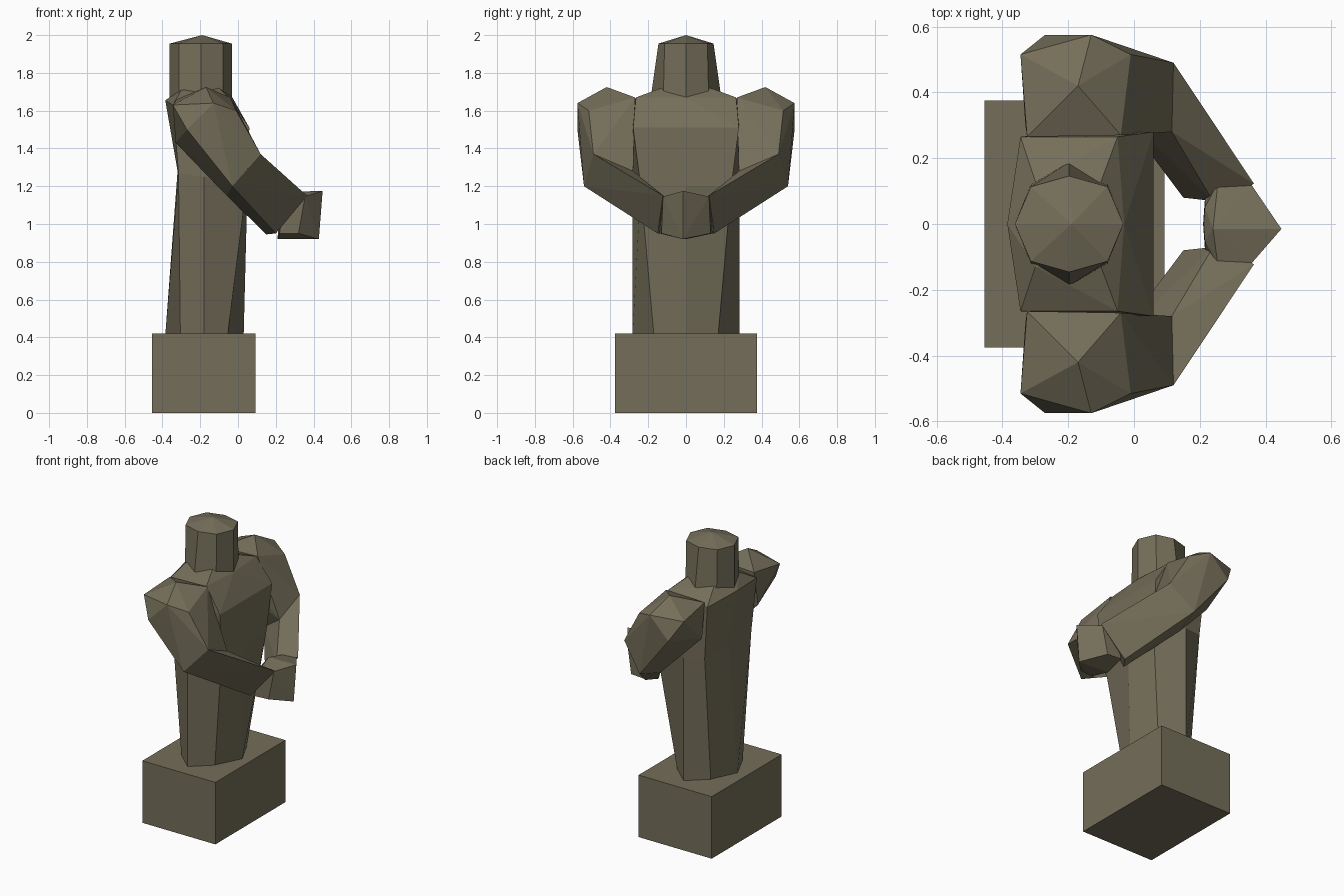
import bpy, bmesh, math

if "Cube" in bpy.data.objects:
    bpy.data.objects.remove(bpy.data.objects["Cube"])

mat = bpy.data.materials.new("olive stone")
mat.diffuse_color = (0.175, 0.155, 0.1, 1)
mat.use_nodes = True
mat.node_tree.nodes["Principled BSDF"].inputs["Base Color"].default_value = mat.diffuse_color


def finish(name, bm):
    bmesh.ops.recalc_face_normals(bm, faces=bm.faces)
    me = bpy.data.meshes.new(name)
    bm.to_mesh(me)
    bm.free()
    me.materials.append(mat)
    ob = bpy.data.objects.new(name, me)
    bpy.context.collection.objects.link(ob)
    return ob


def hull(name, pts, side=1):
    """Faceted block: convex hull of a few corner points, side=-1 mirrors in y."""
    bm = bmesh.new()
    for x, y, z in pts:
        bm.verts.new((x, y * side, z))
    res = bmesh.ops.convex_hull(bm, input=bm.verts)
    junk = [g for g in set(res["geom_interior"] + res["geom_unused"])
            if isinstance(g, bmesh.types.BMVert)]
    bmesh.ops.delete(bm, geom=junk, context='VERTS')
    return finish(name, bm)


def both(pts):
    return pts + [(x, -y, z) for x, y, z in pts]


def ring(pts):
    """Close a half outline, front centre to back centre, by mirroring in y."""
    return pts + [(x, -y, z) for x, y, z in pts[-2:0:-1]]


def loft(name, rings, cap_point=None):
    """Skin closed rings of equal length; the top may end in a point."""
    bm = bmesh.new()
    rs = [[bm.verts.new(p) for p in r] for r in rings]
    n = len(rs[0])
    for a, b in zip(rs, rs[1:]):
        for i in range(n):
            j = (i + 1) % n
            bm.faces.new((a[i], a[j], b[j], b[i]))
    bm.faces.new(rs[0])
    if cap_point:
        c = bm.verts.new(cap_point)
        for i in range(n):
            bm.faces.new((rs[-1][i], rs[-1][(i + 1) % n], c))
    else:
        bm.faces.new(rs[-1])
    return finish(name, bm)


# Pedestal block
hull("pedestal", both([(x, 0.375, z) for x in (-0.455, 0.093) for z in (0, 0.42)]))

# Torso: octagonal foot growing into a squared chest
foot = [(0.03, 0, 0.41), (-0.055, 0.17, 0.41), (-0.18, 0.283, 0.41),
        (-0.305, 0.17, 0.41), (-0.385, 0, 0.41)]
waist = [(0.05, 0, 1.2), (0.045, 0.24, 1.2), (-0.18, 0.283, 1.25),
         (-0.315, 0.25, 1.27), (-0.32, 0, 1.28)]
chest = [(0.06, 0, 1.51), (0.06, 0.28, 1.51), (-0.14, 0.28, 1.58),
         (-0.345, 0.265, 1.63), (-0.385, 0, 1.655)]
loft("torso", [ring(foot), ring(waist), ring(chest)])

# Sloped shoulder yoke on top of the chest
hull("shoulder_yoke", both(chest + [
    (-0.05, 0.265, 1.67), (-0.1, 0.13, 1.72), (-0.03, 0, 1.67), (-0.3, 0.13, 1.71)]))

# Head and neck: octagon flaring sideways at the neck, with a low pointed crown


def octagon(rx, ry, side, z):
    d = math.sqrt(0.5)
    return ring([(-0.197 + rx, 0, z), (-0.197 + rx * d, ry * d, z), (-0.197, side, z),
                 (-0.197 - rx * d, ry * d, z), (-0.197 - rx, 0, z)])


loft("head", [octagon(0.165, 0.17, 0.188, 1.66), octagon(0.165, 0.16, 0.146, 1.955)],
     (-0.19, 0, 2.0))

# Arms: faceted shoulder and upper arm, forearm reaching to the middle
elbow = [(0.12, 0.49, 1.37), (0.115, 0.28, 1.28), (-0.03, 0.54, 1.2), (-0.06, 0.36, 1.15)]
shoulder = [
    (-0.17, 0.42, 1.725), (-0.325, 0.265, 1.66), (-0.04, 0.27, 1.67),
    (-0.345, 0.515, 1.63), (-0.27, 0.575, 1.5), (-0.13, 0.575, 1.64),
    (-0.01, 0.515, 1.6), (-0.33, 0.3, 1.43),
]
wrist = [(0.365, 0.122, 1.15), (0.24, 0.07, 1.11), (0.2, 0.15, 0.95), (0.15, 0.08, 0.945)]
for side, label in ((1, "left"), (-1, "right")):
    hull(label + "_upper_arm", shoulder + elbow, side)
    hull(label + "_forearm", elbow + wrist, side)

# Clasped hands: a wedge with its ridge at the front
hull("hands", [(0.448, -0.015, 1.175), (0.428, -0.015, 0.92), (0.21, 0, 0.92),
               (0.24, -0.015, 1.17)]
     + both([(0.355, 0.122, 1.145), (0.255, 0.125, 1.14), (0.215, 0.05, 1.13),
             (0.32, 0.13, 0.95), (0.22, 0.14, 0.95)]))
